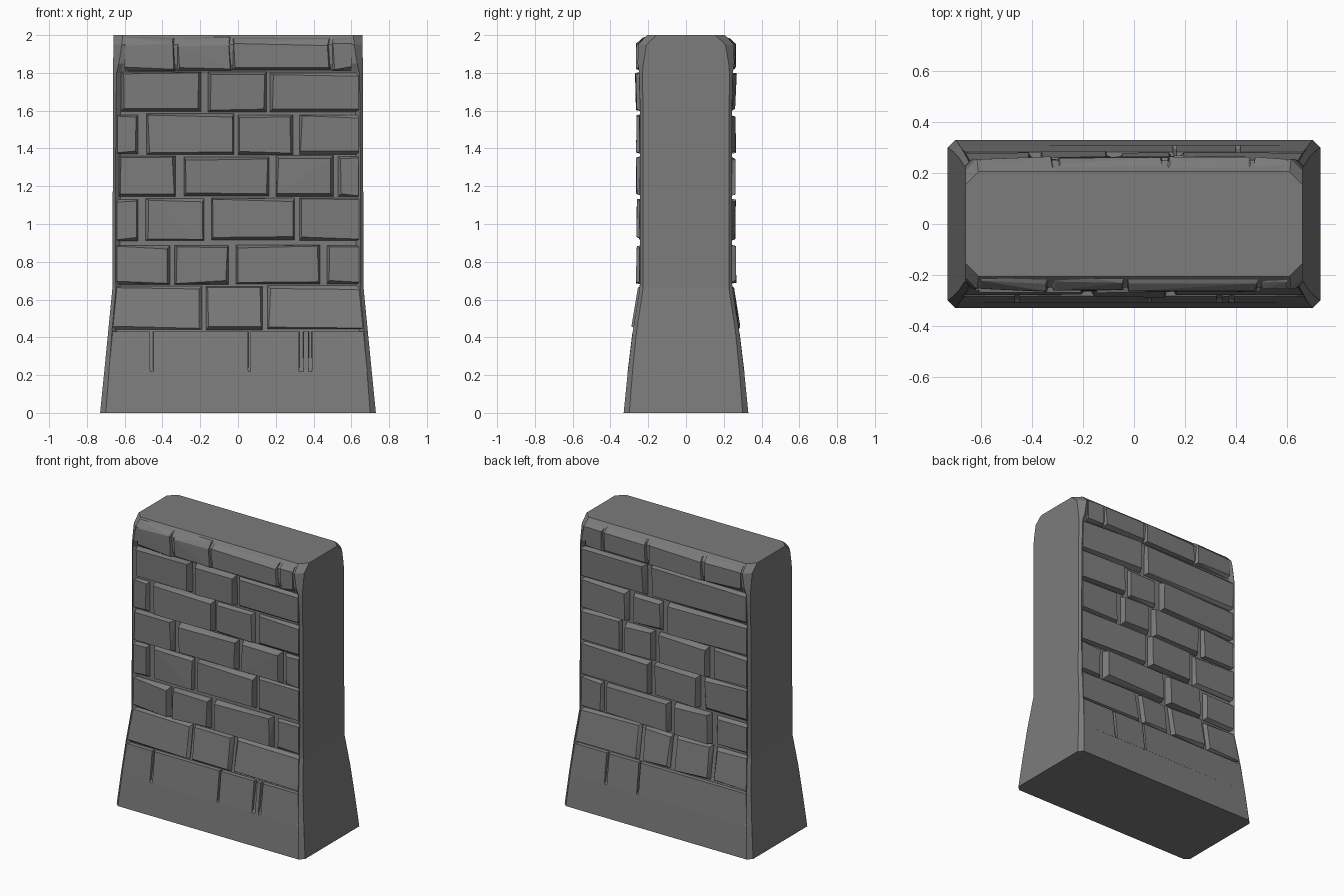
import bpy, bmesh, random

if "Cube" in bpy.data.objects:
    bpy.data.objects.remove(bpy.data.objects["Cube"])

random.seed(4)

stone = bpy.data.materials.new("dark grey stone")
stone.diffuse_color = (0.2, 0.2, 0.2, 1)
stone.use_nodes = True
stone.node_tree.nodes["Principled BSDF"].inputs["Base Color"].default_value = stone.diffuse_color


def lerp_table(table, z):
    for (z0, a), (z1, b) in zip(table, table[1:]):
        if z <= z1:
            return a + (b - a) * (z - z0) / (z1 - z0)
    return table[-1][1]


# Side profile (half depth) and front profile (half width) against height
DEPTH = [(0, .33), (.22, .308), (.43, .282), (.66, .245), (.8, .243), (1.58, .243),
         (1.8, .248), (1.84, .256), (1.95, .254), (2, .205)]
WIDTH = [(0, .73), (.25, .705), (.66, .665), (2, .66)]


def depth(z):
    return lerp_table(DEPTH, z)


def width(z):
    return lerp_table(WIDTH, z)


def finish(bm, name):
    bmesh.ops.recalc_face_normals(bm, faces=bm.faces)
    me = bpy.data.meshes.new(name)
    bm.to_mesh(me)
    bm.free()
    me.materials.append(stone)
    ob = bpy.data.objects.new(name, me)
    bpy.context.collection.objects.link(ob)
    return ob


# Wall core: stacked sections with full-depth corners and sunken mortar faces
# (height, mortar sinking, corner chamfer)
LEVELS = [(0, 0, .03), (.22, 0, .025), (.235, .012, .025), (.43, .024, .02), (.66, .026, .018),
          (.9, .024, .015), (1.58, .024, .015), (1.8, .024, .018), (1.85, .012, .03),
          (1.95, .006, .045), (2, 0, .05)]
bm = bmesh.new()
rings = []
for z, sink, c in LEVELS:
    w, d = width(z), depth(z)
    q = [(w, d - c), (w - c, d), (w - c - .025, d - sink)]
    loop = q + [(-x, y) for x, y in reversed(q)]
    loop += [(-x, -y) for x, y in loop]
    rings.append([bm.verts.new((x, y, z)) for x, y in loop])
for a, b in zip(rings, rings[1:]):
    n = len(a)
    for i in range(n):
        bm.faces.new((a[i], a[(i + 1) % n], b[(i + 1) % n], b[i]))
bm.faces.new(rings[0])
bm.faces.new(rings[-1])
finish(bm, "wall_core")


def jit(s):
    return random.uniform(-s, s)


def brick(bm, side, x0, x1, z0, z1, proud):
    """Tapered block following the wall profile; edge blocks blend into the corner."""
    low, top = z0 < .3, z1 > 1.9
    taper = .002 if low else .012
    wob = 0 if low else 1
    rise = [z0 + (0 if low else taper), z1 - taper]
    rise[1:1] = [z for z in (1.95,) if rise[0] < z < rise[1]]

    def at(x, z, inset):
        lim = width(z) - (.06 if top else .024)
        if abs(x) > lim:
            return (lim if x > 0 else -lim), True
        return x + inset, False

    pts = []
    for z in (z0, z1):
        for x in (x0, x1):
            px = at(x, z, 0)[0]
            pts += [(px, side * (depth(z) - .05), z), (px, side * (depth(z) - .02), z)]
    for z in rise:
        for x, inset in ((x0, taper), (x1, -taper)):
            px, edge = at(x, z, inset)
            out = 0 if edge else proud + jit(.003) * wob
            pts.append((px + (0 if edge else jit(.006) * wob), side * (depth(z) + out),
                        z + jit(.008) * wob))
    res = bmesh.ops.convex_hull(bm, input=[bm.verts.new(p) for p in pts])
    junk = [v for v in res["geom_interior"] if isinstance(v, bmesh.types.BMVert)]
    bmesh.ops.delete(bm, geom=junk, context='VERTS')


# Courses: (bottom, top) heights, then (left, right, raised?) bricks per face
COURSES = [(.218, .432), (.442, .67), (.685, .89), (.91, 1.135), (1.145, 1.36),
           (1.37, 1.58), (1.595, 1.805), (1.815, 1.99)]
E = .8  # runs out to the wall edge
FRONT = [
    [(-E, -.465, 0), (-.45, .055, 0), (.065, .325, 0), (.345, .375, 0), (.39, E, 0)],
    [(-E, -.19, 0), (-.17, .13, .4), (.155, E, 0)],
    [(-E, -.36, 1), (-.335, -.05, 1), (-.01, .435, 1), (.47, E, 0)],
    [(-E, -.53, 0), (-.49, -.18, 0), (-.14, .30, 1), (.325, E, 0)],
    [(-.63, -.33, 1), (-.285, .165, 1), (.20, .505, 1), (.53, E, 0)],
    [(-E, -.53, 0), (-.485, -.02, 1), (.0, .29, 0), (.325, E, 0)],
    [(-.62, -.195, 1), (-.16, .15, 1), (.17, E, 0)],
    [(-E, -.33, .5), (-.325, -.035, .2), (-.03, .49, .4), (.495, E, 0)],
]
BACK = [
    [(-E, .155, 0), (.165, .40, 0), (.415, E, 0)],
    [(-E, -.40, 0), (-.37, -.10, .4), (-.06, .15, 0), (.18, E, 0)],
    [(-E, -.40, 0), (-.36, -.08, 1), (-.04, .45, 1), (.48, E, 0)],
    [(-E, -.31, 0), (-.27, .07, 1), (.11, E, 1)],
    [(-E, -.38, 0), (-.34, .04, 1), (.08, .30, 1), (.34, E, 0)],
    [(-E, -.03, 1), (.02, .24, 0), (.28, E, 1)],
    [(-E, .10, 0), (.14, E, 1)],
    [(-E, -.31, .5), (-.305, .12, .2), (.125, .46, .4), (.465, E, .3)],
]

for name, side, plan in (("front_bricks", -1, FRONT), ("back_bricks", 1, BACK)):
    bm = bmesh.new()
    for (z0, z1), row in zip(COURSES, plan):
        for x0, x1, up in row:
            base = .001 if z0 < .5 else .003
            shift = 0 if z0 < .3 else .005
            brick(bm, side, x0, x1, z0 + jit(shift), z1 + jit(shift), base + .016 * up)
    bmesh.ops.dissolve_limit(bm, angle_limit=.03, verts=bm.verts, edges=bm.edges)
    finish(bm, name)
